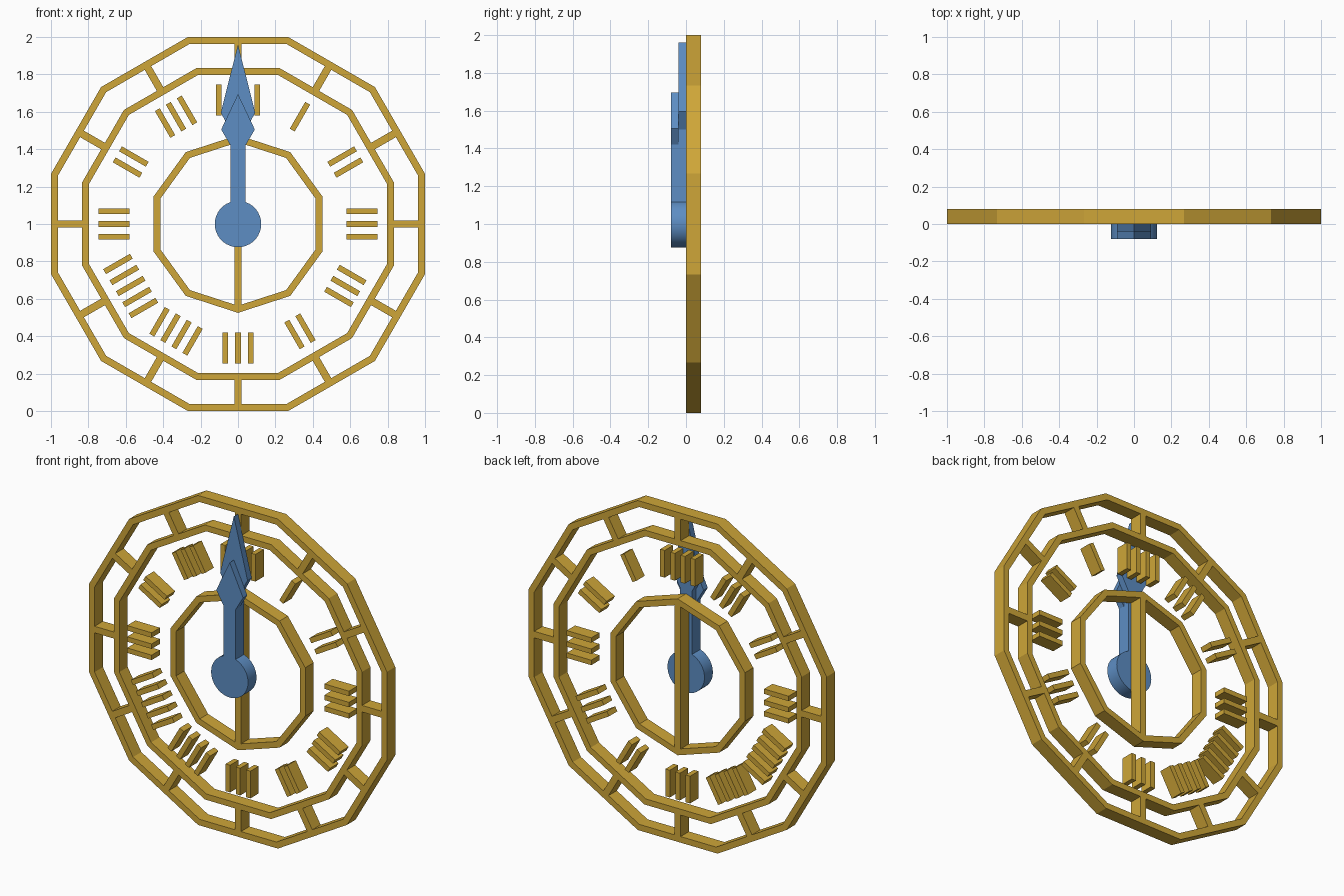
import bpy, bmesh
from math import sin, cos, pi, radians

if "Cube" in bpy.data.objects:
    bpy.data.objects.remove(bpy.data.objects["Cube"])

CZ = 1.0  # height of the dial centre


def material(name, rgb):
    m = bpy.data.materials.new(name)
    m.diffuse_color = (*rgb, 1)
    m.use_nodes = True
    m.node_tree.nodes["Principled BSDF"].inputs["Base Color"].default_value = m.diffuse_color
    return m


GOLD = material("gold", (0.62, 0.38, 0.04))
BLUE = material("blue", (0.11, 0.27, 0.55))


def finish(name, bm, mat):
    bmesh.ops.recalc_face_normals(bm, faces=bm.faces)
    me = bpy.data.meshes.new(name)
    bm.to_mesh(me)
    bm.free()
    ob = bpy.data.objects.new(name, me)
    bpy.context.collection.objects.link(ob)
    me.materials.append(mat)
    return ob


def prism(bm, pts, y0, y1):
    """Closed outline in x/z (relative to dial centre) extruded along y."""
    a = [bm.verts.new((x, y0, CZ + z)) for x, z in pts]
    b = [bm.verts.new((x, y1, CZ + z)) for x, z in pts]
    bm.faces.new(a)
    bm.faces.new(b[::-1])
    for i in range(len(pts)):
        j = (i + 1) % len(pts)
        bm.faces.new((a[i], b[i], b[j], a[j]))


def polygon(n, r, start=0.0):
    return [(r * sin(start + 2 * pi * i / n), r * cos(start + 2 * pi * i / n)) for i in range(n)]


def ring(name, n, r_out, r_in, start=0.0):
    bm = bmesh.new()
    loops = [[bm.verts.new((x, y, CZ + z)) for x, z in polygon(n, r, start)]
             for r, y in ((r_out, 0), (r_out, 0.08), (r_in, 0.08), (r_in, 0))]
    for k in range(4):
        p, q = loops[k], loops[(k + 1) % 4]
        for i in range(n):
            j = (i + 1) % n
            bm.faces.new((p[i], q[i], q[j], p[j]))
    return finish(name, bm, GOLD)


def radial_bar(bm, hour, r0, r1, width, offset=0.0):
    """Bar pointing outward at an hour position, shifted sideways by offset."""
    a = radians(30 * hour)
    pts = [(offset + sx * width / 2, r) for sx, r in ((-1, r0), (1, r0), (1, r1), (-1, r1))]
    prism(bm, [(t * cos(a) + r * sin(a), -t * sin(a) + r * cos(a)) for t, r in pts], 0, 0.08)


# Dial rings
k = cos(pi / 12)
ring("outer_ring", 12, 1.0 / k, 0.963 / k, pi / 12)
ring("middle_ring", 12, 0.833 / k, 0.797 / k, pi / 12)
ring("inner_ring", 10, 0.475, 0.437)

# Spokes joining the two outer rings
bm = bmesh.new()
for h in range(12):
    radial_bar(bm, h, 0.825, 0.97, 0.04)
finish("spokes", bm, GOLD)

# Upright bar across the inner ring
bm = bmesh.new()
prism(bm, [(-0.02, -0.45), (0.02, -0.45), (0.02, 0.45), (-0.02, 0.45)], 0, 0.08)
finish("centre_bar", bm, GOLD)

# Hour markers: plain groups of bars filling each mark's footprint
counts = [4, 1, 2, 3, 3, 2, 3, 4, 5, 3, 2, 3]
bm = bmesh.new()
for h, n in enumerate(counts):
    for i in range(n):
        radial_bar(bm, h, 0.58, 0.745, 0.03, (i - (n - 1) / 2) * 0.068)
finish("hour_markers", bm, GOLD)


# Hands: stem, spearhead and tip
def hand(name, half, y0, y1):
    bm = bmesh.new()
    prism(bm, half + [(-x, z) for x, z in reversed(half) if x > 0], y0, y1)
    finish(name, bm, BLUE)


hand("minute_hand", [(0.04, 0), (0.04, 0.5), (0.092, 0.595), (0, 0.96)], -0.04, 0)
hand("hour_hand", [(0.04, 0), (0.04, 0.42), (0.09, 0.505), (0, 0.695)], -0.08, -0.04)

# Round hub
bm = bmesh.new()
prism(bm, polygon(48, 0.124), -0.0805, 0)
hub = finish("hub", bm, BLUE)
bpy.context.view_layer.objects.active = hub
hub.select_set(True)
bpy.ops.object.shade_smooth_by_angle(angle=radians(30))
